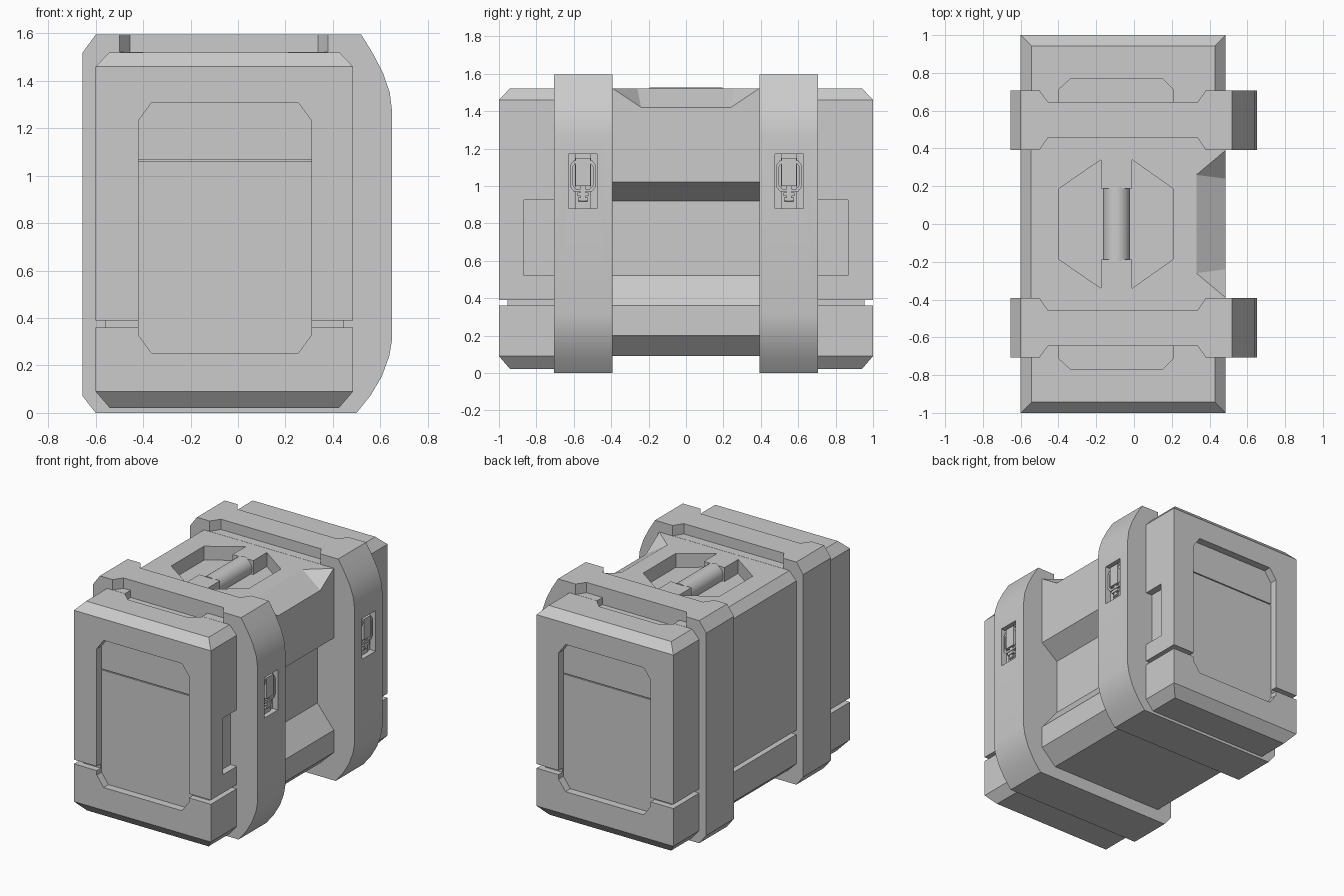
import bpy, bmesh
from math import radians

if "Cube" in bpy.data.objects:
    bpy.data.objects.remove(bpy.data.objects["Cube"])

AXES = {'x': lambda a, b, t: (t, a, b),
        'y': lambda a, b, t: (a, t, b),
        'z': lambda a, b, t: (a, b, t)}


def finish(bm, name):
    bmesh.ops.recalc_face_normals(bm, faces=bm.faces)
    me = bpy.data.meshes.new(name)
    bm.to_mesh(me)
    bm.free()
    ob = bpy.data.objects.new(name, me)
    bpy.context.collection.objects.link(ob)
    return ob


def loft(name, rings):
    bm = bmesh.new()
    vs = [[bm.verts.new(p) for p in r] for r in rings]
    n = len(vs[0])
    for lo, hi in zip(vs, vs[1:]):
        for i in range(n):
            j = (i + 1) % n
            bm.faces.new((lo[i], lo[j], hi[j], hi[i]))
    bm.faces.new(vs[0])
    bm.faces.new(vs[-1])
    return finish(bm, name)


def prism(name, pts, axis, t0, t1):
    return loft(name, [[AXES[axis](a, b, t) for a, b in pts] for t in (t0, t1)])


def box(name, x0, x1, y0, y1, z0, z1):
    return prism(name, [(x0, y0), (x1, y0), (x1, y1), (x0, y1)], 'z', z0, z1)


def octagon(a0, a1, b0, b1, ca, cb):
    return [(a0 + ca, b0), (a1 - ca, b0), (a1, b0 + cb), (a1, b1 - cb),
            (a1 - ca, b1), (a0 + ca, b1), (a0, b1 - cb), (a0, b0 + cb)]


def cut(ob, *cutters):
    bpy.context.view_layer.objects.active = ob
    for c in cutters:
        m = ob.modifiers.new("cut", 'BOOLEAN')
        m.operation, m.solver, m.object = 'DIFFERENCE', 'EXACT', c
        bpy.ops.object.modifier_apply(modifier=m.name)
        bpy.data.objects.remove(c)


def smooth(ob, angle):
    bpy.ops.object.select_all(action='DESELECT')
    ob.select_set(True)
    bpy.context.view_layer.objects.active = ob
    bpy.ops.object.shade_smooth_by_angle(angle=radians(angle))


# Middle body, waisted on the right side
mid = [(-0.54, 0.09), (0.37, 0.09), (0.485, 0.2), (0.485, 0.36), (0.355, 0.52),
       (0.355, 0.92), (0.485, 1.02), (0.485, 1.52), (-0.545, 1.52),
       (-0.6, 1.46), (-0.6, 0.15)]
body = prism("middle_body", mid, 'y', -0.5, 0.5)
bm = bmesh.new()
for s in (-1, 1):
    for p in [(0.33, .26, 1.52), (0.485, .24, 1.42), (0.485, .39, 1.52), (0.55, .24, 1.42),
              (0.55, .39, 1.52), (0.33, .26, 1.6), (0.55, .39, 1.6)]:
        bm.verts.new((p[0], s * p[1], p[2]))
bmesh.ops.convex_hull(bm, input=bm.verts)
scoop = finish(bm, "scoop_cutter")
# Recess with two tabs holding the handle
pocket = [(-0.4, -.185), (-.175, -.34), (-.175, -.188), (-.01, -.188), (-.01, -.34), (.21, -.185),
          (.21, .185), (-.01, .34), (-.01, .188), (-.175, .188), (-.175, .34), (-0.4, .185)]
cut(body, scoop, prism("pocket_cutter", pocket, 'z', 1.42, 1.7),
    box("groove_cutter", -0.7, -0.56, -0.6, 0.6, 0.36, 0.39))

# Top carry handle
bpy.ops.mesh.primitive_cylinder_add(vertices=24, radius=0.072, depth=0.39,
                                    location=(-0.092, 0, 1.455), rotation=(radians(90), 0, 0))
handle = bpy.context.object
handle.name = "carry_handle"
smooth(handle, 30)

band_profile = [(-0.6, 0), (0.5, 0), (0.56, 0.075), (0.607, 0.155), (0.638, 0.24), (0.65, 0.31),
                (0.65, 1.27), (0.64, 1.35), (0.613, 1.43), (0.572, 1.51), (0.52, 1.595),
                (-0.6, 1.595), (-0.655, 1.52), (-0.655, 0.07)]

for s, side in ((-1, "front"), (1, "back")):
    def yb(name, x0, x1, y0, y1, z0, z1):
        return box(name, x0, x1, s * y0, s * y1, z0, z1)

    def top_recess():
        return prism("top_recess_cutter", [(x, s * y) for x, y in
                     [(-.4, .645), (.21, .645), (.21, .71), (.15, .77), (-.335, .77), (-.4, .71)]],
                     'z', 1.47, 1.7)

    # End cap with chamfered top and bottom
    rings = [[(-0.6 + i, s * 0.45, z), (0.485 - i, s * 0.45, z),
              (0.485 - i, s * (1 - i), z), (-0.6 + i, s * (1 - i), z)]
             for z, i in ((0.02, .06), (0.09, 0), (1.46, 0), (1.52, .057))]
    cap = loft(side + "_end_cap", rings)
    cut(cap,
        prism("panel_cutter", octagon(-.42, .31, .253, 1.307, .055, .075), 'y', s * .945, s * 1.1),
        yb("seam_cutter", -.42, .31, .937, 1.1, 1.061, 1.068),
        top_recess(),
        yb("side_recess_cutter", .435, .7, .6, .865, .52, .925),
        yb("groove_cutter", -.7, .7, .955, 1.1, .36, .39),
        yb("groove_cutter", -.7, -.56, .4, 1.1, .36, .39),
        yb("groove_cutter", .445, .7, .6, 1.1, .36, .39))
    # trim the cap where it would fill the waisted middle
    cut(cap, yb("trim_cutter", -1, 1, .3, .55, -1, 3))

    # Wrap-around band
    band = prism(side + "_band", band_profile, 'y', s * .392, s * .707)
    notches = [prism("notch_cutter", [(x, s * y) for x, y in
                     [(-.5, e), (-.455, i), (.337, i), (.38, e), (.38, o), (-.5, o)]],
                     'z', 1.521, 1.7)
               for e, i, o in ((.707, .645, .8), (.392, .457, .3))]
    cut(band, *notches, top_recess(),
        yb("latch_cutter", .605, .8, .475, .628, .88, 1.17))
    smooth(band, 25)

    # Latch: base plate, wire loop, lever, hook and pin
    c = s * .551

    def latch(part, x0, x1, w, z0, z1):
        return box(side + "_latch_" + part, x0, x1, c - w, c + w, z0, z1)
    latch("plate", .6, .615, .042, .88, 1.17)
    latch("lever", .61, .64, .04, 1.0, 1.15)
    latch("hook", .61, .635, .03, .945, .965)
    latch("stem", .61, .63, .014, .92, 1.0)
    loop = prism(side + "_latch_loop", octagon(c - .068, c + .068, .97, 1.137, .02, .025),
                 'x', .618, .634)
    cut(loop, prism("loop_cutter", octagon(c - .054, c + .054, .984, 1.123, .016, .02),
                    'x', .5, .7))
    bpy.ops.mesh.primitive_cylinder_add(vertices=12, radius=.011, depth=.05,
                                        location=(.618, c, .928), rotation=(radians(90), 0, 0))
    bpy.context.object.name = side + "_latch_pin"
    smooth(bpy.context.object, 40)
